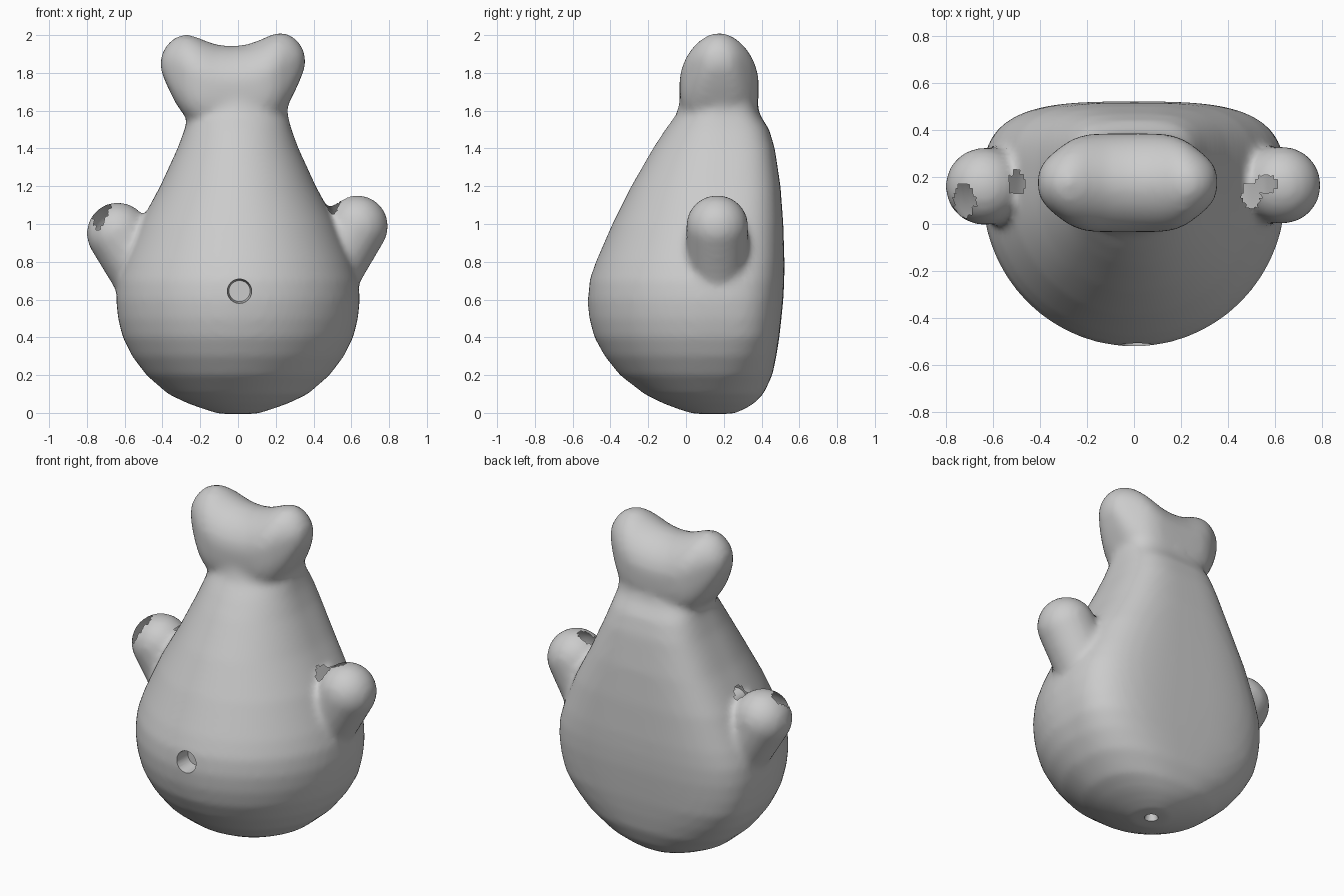
import bpy, bmesh
from math import cos, sin, pi, radians
from mathutils import Vector, Matrix

if "Cube" in bpy.data.objects:
    bpy.data.objects.remove(bpy.data.objects["Cube"])


def spow(v, e):
    return (abs(v) ** e) * (1 if v >= 0 else -1)


def ring(n, half_u, lo, hi, mid, n_lo, n_hi):
    """Closed outline in (u, v): super-ellipse halves meeting at v = mid."""
    pts = []
    for i in range(n):
        a = 2 * pi * i / n
        e = 2 / (n_hi if sin(a) > 0 else n_lo)
        depth = (hi - mid) if sin(a) > 0 else (mid - lo)
        pts.append((half_u * spow(cos(a), e), mid + depth * spow(sin(a), e)))
    return pts


def loft(bm, rings):
    rows = [[bm.verts.new(p) for p in r] for r in rings]
    n = len(rows[0])
    faces = []
    for a, b in zip(rows, rows[1:]):
        for i in range(n):
            j = (i + 1) % n
            faces.append(bm.faces.new((a[i], a[j], b[j], b[i])))
    faces += [bm.faces.new(rows[0][::-1]), bm.faces.new(rows[-1])]
    bmesh.ops.recalc_face_normals(bm, faces=faces)


bm = bmesh.new()

# pear-shaped belly with flattened back: z, half width, front y, back y
belly = [(-0.005, 0.10, 0.04, 0.25), (0.02, 0.18, -0.04, 0.31), (0.05, 0.265, -0.12, 0.36),
         (0.1, 0.37, -0.22, 0.41), (0.2, 0.485, -0.35, 0.457), (0.3, 0.56, -0.43, 0.478),
         (0.4, 0.61, -0.485, 0.494), (0.5, 0.635, -0.512, 0.505), (0.6, 0.645, -0.522, 0.515),
         (0.7, 0.637, -0.512, 0.52), (0.8, 0.605, -0.477, 0.521), (1.0, 0.52, -0.39, 0.515),
         (1.2, 0.412, -0.29, 0.50), (1.4, 0.32, -0.175, 0.47), (1.5, 0.283, -0.11, 0.44),
         (1.58, 0.262, -0.05, 0.39), (1.7, 0.26, -0.02, 0.36)]
rings = []
for z, w, front, back in belly:
    t = min(1, z / 0.4)
    mid = 0.13 + 0.04 * max(0, z - 0.6)
    n_back = 2.0 + 1.4 * t
    rings.append([(x, y, z) for x, y in ring(72, w, front, back, mid, 2.0, n_back)])
loft(bm, rings)

# crest with two rounded ears, lofted sideways: |x|, half depth, bottom z, top z
ear = [(0.0, 0.21, 1.50, 1.942), (0.08, 0.21, 1.50, 1.95), (0.15, 0.208, 1.51, 1.975),
       (0.2, 0.2, 1.53, 1.998), (0.25, 0.178, 1.57, 2.01), (0.3, 0.142, 1.64, 1.998),
       (0.34, 0.108, 1.72, 1.967), (0.37, 0.07, 1.79, 1.925), (0.383, 0.03, 1.83, 1.88)]
sides = [(-r[0],) + r[1:] for r in ear[:0:-1]] + ear
rings = []
for x, hy, lo, hi in sides:
    mid = lo + 0.55 * (hi - lo)
    rings.append([(x - 0.027, 0.175 + u, v + 0.02 * x)
                  for u, v in ring(40, hy, lo, hi, mid, 3.2, 1.85)])
loft(bm, rings)

# stubby arms
for root, tip in (((-0.46, 0.17, 0.66), (-0.637, 0.16, 0.95)),
                  ((0.46, 0.17, 0.70), (0.63, 0.165, 0.988))):
    for k in range(9):
        p = Vector(root).lerp(Vector(tip), k / 8)
        bmesh.ops.create_icosphere(bm, subdivisions=4, radius=0.165, matrix=Matrix.Translation(p))

mesh = bpy.data.meshes.new("body_shell")
bm.to_mesh(mesh)
bm.free()
body = bpy.data.objects.new("body_shell", mesh)
bpy.context.collection.objects.link(body)

# fuse and soften the parts
rm = body.modifiers.new("fuse", 'REMESH')
rm.mode = 'VOXEL'
rm.voxel_size = 0.02
sm = body.modifiers.new("soften", 'SMOOTH')
sm.factor = 0.5
sm.iterations = 9

# round recess in the belly and a small one underneath
cutters = []
for name, r1, r2, depth, loc, rot in (
        ("front_recess_cutter", 0.056, 0.075, 0.2, (0.008, -0.52, 0.645), (pi / 2, 0, 0)),
        ("bottom_recess_cutter", 0.055, 0.02, 0.12, (0, 0.15, 0.0), (0, 0, 0))):
    bpy.ops.mesh.primitive_cone_add(vertices=24, radius1=r1, radius2=r2, depth=depth,
                                    location=loc, rotation=rot)
    cutter = bpy.context.object
    cutter.name = name
    cutter.hide_render = True
    cutters.append(cutter)
    cut = body.modifiers.new(name, 'BOOLEAN')
    cut.operation = 'DIFFERENCE'
    cut.solver = 'EXACT'
    cut.object = cutter

# bake the modifiers and drop the cutters
bpy.context.view_layer.update()
baked = bpy.data.meshes.new_from_object(body.evaluated_get(bpy.context.evaluated_depsgraph_get()))
body.modifiers.clear()
body.data = baked
for cutter in cutters:
    bpy.data.objects.remove(cutter)

# ragged openings on top of the arms: x, y, radius x, radius y
openings = [(-0.72, 0.10, 0.045, 0.07), (-0.498, 0.172, 0.033, 0.05),
            (0.5, 0.125, 0.04, 0.055), (0.56, 0.17, 0.045, 0.04)]
bm = bmesh.new()
bm.from_mesh(baked)
gone = []
for f in bm.faces:
    c = f.calc_center_median()
    if 0.95 < c.z < 1.25 and f.normal.z > 0.1:
        if any(((c.x - x) / rx) ** 2 + ((c.y - y) / ry) ** 2 < 1 for x, y, rx, ry in openings):
            gone.append(f)
bmesh.ops.delete(bm, geom=gone, context='FACES')
bm.to_mesh(baked)
bm.free()

bpy.ops.object.select_all(action='DESELECT')
body.select_set(True)
bpy.context.view_layer.objects.active = body
bpy.ops.object.shade_smooth_by_angle(angle=radians(45))
